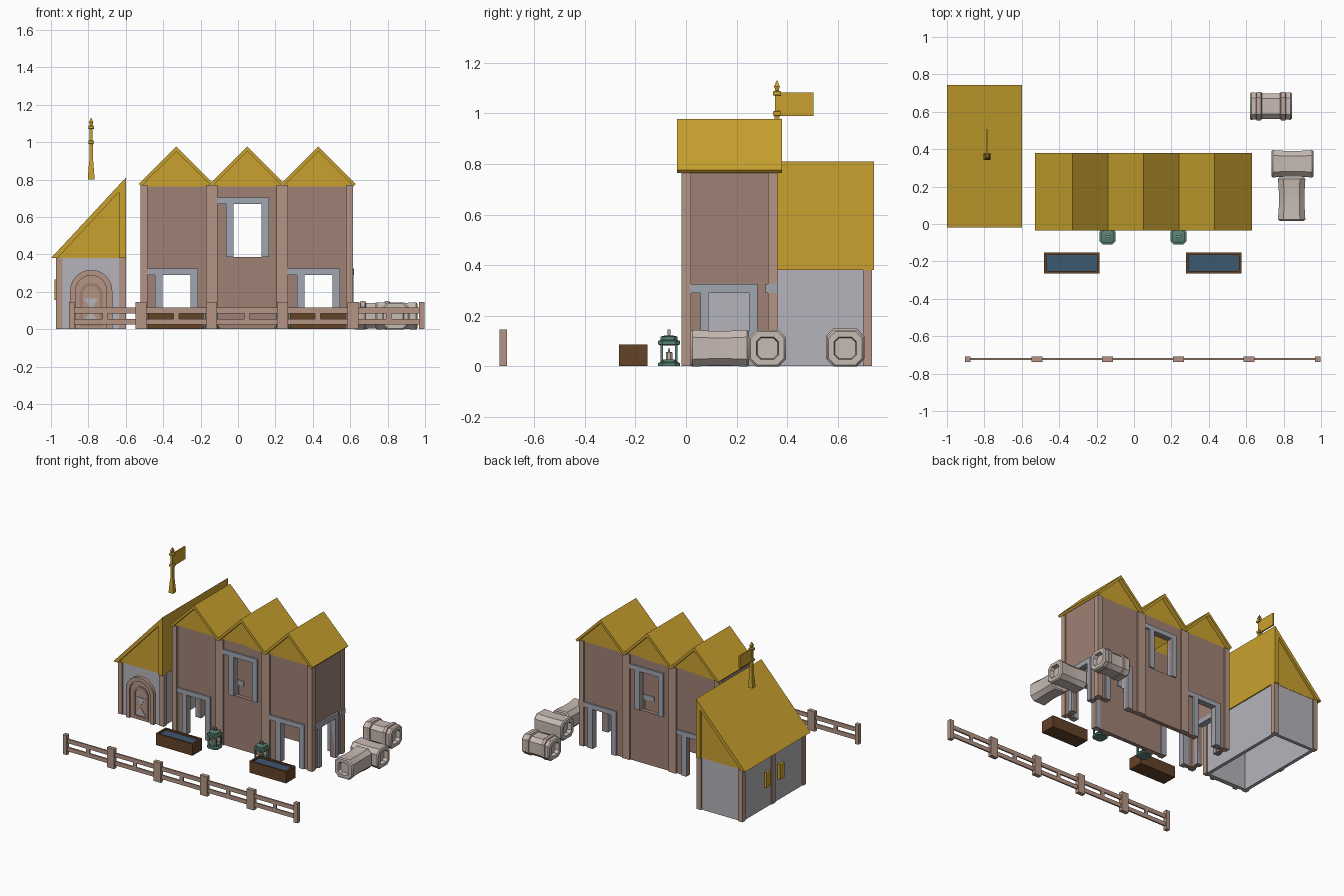
import bpy, bmesh, math
from mathutils import Matrix

if "Cube" in bpy.data.objects:
    bpy.data.objects.remove(bpy.data.objects["Cube"])


def mat(name, r, g, b):
    m = bpy.data.materials.new(name)
    m.diffuse_color = [(c / 255) ** 2.2 for c in (r, g, b)] + [1]
    m.use_nodes = True
    m.node_tree.nodes["Principled BSDF"].inputs["Base Color"].default_value = m.diffuse_color
    return m


GOLD = mat("gold_thatch", 200, 160, 50)
WALL = mat("brown_wall", 158, 128, 116)
WOOD = mat("pale_wood", 178, 148, 132)
TRIM = mat("grey_trim", 160, 164, 174)
STONE = mat("plaster", 178, 178, 186)
DARK = mat("dark_wood", 100, 68, 44)
BLUE = mat("blue_soil", 62, 88, 110)
GREEN = mat("green_metal", 90, 130, 116)
CLOTH = mat("cloth", 198, 185, 178)
BAND = mat("cloth_band", 188, 165, 160)


def finish(name, bm, m):
    bmesh.ops.recalc_face_normals(bm, faces=bm.faces)
    me = bpy.data.meshes.new(name)
    bm.to_mesh(me)
    bm.free()
    me.materials.append(m)
    ob = bpy.data.objects.new(name, me)
    bpy.context.collection.objects.link(ob)
    return ob


def boxes(name, m, *ranges):
    """One object of boxes, each (x0, x1, y0, y1, z0, z1)."""
    bm = bmesh.new()
    for x0, x1, y0, y1, z0, z1 in ranges:
        mx = Matrix.Translation(((x0 + x1) / 2, (y0 + y1) / 2, (z0 + z1) / 2)) @ \
            Matrix.Diagonal((x1 - x0, y1 - y0, z1 - z0, 1))
        bmesh.ops.create_cube(bm, size=1, matrix=mx)
    return finish(name, bm, m)


def prism(name, m, pts, y0, y1):
    """Extrude an xz outline along y."""
    bm = bmesh.new()
    f = bm.faces.new([bm.verts.new((x, y0, z)) for x, z in pts])
    r = bmesh.ops.extrude_face_region(bm, geom=[f])
    vs = [v for v in r["geom"] if isinstance(v, bmesh.types.BMVert)]
    bmesh.ops.translate(bm, verts=vs, vec=(0, y1 - y0, 0))
    return finish(name, bm, m)


def loft(name, m, rings, sides, pos, mx=Matrix(), shape=None):
    """Stack rings (radius, height) with a regular or custom cross-section."""
    shape = shape or [(math.cos(a), math.sin(a)) for a in
                      [2 * math.pi * (i + .5) / sides for i in range(sides)]]
    bm = bmesh.new()
    loops = [[bm.verts.new((x * r, y * r, z)) for x, y in shape] for r, z in rings]
    n = len(shape)
    for a, b in zip(loops, loops[1:]):
        for i in range(n):
            bm.faces.new((a[i], a[(i + 1) % n], b[(i + 1) % n], b[i]))
    bm.faces.new(loops[0])
    bm.faces.new(loops[-1])
    bm.transform(Matrix.Translation(pos) @ mx)
    return finish(name, bm, m)


def carve(ob, *ranges):
    """Cut box-shaped holes and bake the result."""
    cutters = [boxes("cutter", TRIM, r) for r in ranges]
    for c in cutters:
        c.hide_render = True
        mod = ob.modifiers.new("cut", 'BOOLEAN')
        mod.object, mod.operation, mod.solver = c, 'DIFFERENCE', 'EXACT'
    bpy.context.view_layer.update()
    me = bpy.data.meshes.new_from_object(ob.evaluated_get(bpy.context.evaluated_depsgraph_get()))
    ob.modifiers.clear()
    ob.data = me
    for c in cutters:
        bpy.data.objects.remove(c)


# Main hall: hollow shell with doors and a window running through it
BAYS = (-0.33, 0.05, 0.43)
hall = boxes("hall_walls", WALL, (-.51, .605, -.005, .35, 0, .775))
carve(hall, (-.48, .575, .025, .32, -.1, .9),
      (-.405, -.255, -.2, .5, -.1, .29), (.355, .505, -.2, .5, -.1, .29),
      (-.025, .125, -.2, .5, .385, .67), (-.7, .8, .09, .25, -.1, .29))

# Door and window frames on front and back
for i, cx in enumerate(BAYS):
    z0, z1 = (.385, .67) if i == 1 else (0, .29)
    for side, y0, y1, s in (("front", -.016, .03, -1), ("back", .315, .361, 1)):
        lint = sorted((cx + s * (.155 if i == 0 else .19), cx - s * .115))
        boxes(f"{side}_frame_{i}", TRIM,
              (cx - .115, cx - .075, y0, y1, z0, z1), (cx + .075, cx + .115, y0, y1, z0, z1),
              (lint[0], lint[1], y0, y1, z1, z1 + .035))
for side, x0, x1 in (("left", -.52, -.475), ("right", .57, .618)):
    boxes(f"{side}_side_frame", TRIM, (x0, x1, .057, .09, 0, .29),
          (x0, x1, .25, .282, 0, .29), (x0, x1, .015, .282, .29, .325))

# Hall posts
boxes("hall_posts", WOOD, *[(x0, x1, y0, y0 + .037, 0, .77)
      for x0, x1 in ((-.522, -.485), (-.172, -.11), (.205, .268), (.578, .615))
      for y0 in (-.018, .325)])

# Triple gabled roof
for i, cx in enumerate(BAYS):
    prism(f"hall_roof_{i}", GOLD, [(cx, .977), (cx + .2, .777), (cx + .188, .764),
          (cx, .951), (cx - .188, .764), (cx - .2, .777)], -.036, .38)
    for y in (-.005, .325):
        prism(f"hall_gable_{i}", GOLD, [(cx - .187, .764), (cx + .187, .764), (cx, .955)], y, y + .025)

# Lean-to house
house = boxes("house_walls", STONE, (-.965, -.608, .005, .725, 0, .38))
carve(house, (-.94, -.633, .03, .7, -.1, .5))
boxes("house_posts", WOOD, *[(x0, x1, y0, y0 + .035, 0, .38)
      for x0, x1 in ((-.973, -.938), (-.636, -.6)) for y0 in (-.003, .7)],
      (-.973, -.94, .35, .39, 0, .385))
prism("house_roof", GOLD, [(-1, .38), (-.6, .81), (-.6, .38), (-.635, .38),
      (-.635, .735), (-.965, .38)], -.018, .743)
for y in (.003, .703):
    prism("house_gable", GOLD, [(-.97, .38), (-.62, .38), (-.62, .757)], y, y + .024)
boxes("side_plates", GOLD, (-.982, -.955, .26, .315, .155, .265), (-.982, -.955, .415, .47, .155, .265))


# Arched door
def arch(hw, spring, z0, cx=-.785, n=12):
    return [(cx - hw, z0)] + [(cx - hw * math.cos(math.pi * k / n), spring + hw * math.sin(math.pi * k / n))
                              for k in range(n + 1)] + [(cx + hw, z0)]


def arch_band(name, m, out, inn, spring, z0, y0, y1):
    a, b = arch(out, spring, z0), arch(inn, spring, z0)
    return prism(name, m, a + b[::-1], y0, y1)


arch_band("door_arch", WOOD, .113, .083, .205, 0, -.018, .01)
prism("door_panel", WOOD, arch(.085, .205, 0), -.004, .01)
arch_band("door_window_arch", WALL, .063, .045, .185, .03, -.01, .0)
boxes("door_window_sill", WALL, (-.848, -.722, -.01, 0, .015, .03))
prism("door_pane", STONE, [(-.825, .165), (-.745, .165), (-.785, .11)], -.008, 0)
prism("door_pane_low", STONE, [(-.825, .04), (-.745, .04), (-.785, .095)], -.008, 0)

# Weather vane
loft("vane_post", GOLD, [(.026, .80), (.016, .895), (.013, .9), (.013, .99), (.021, .992), (.021, 1.007),
     (.011, 1.01), (.011, 1.07), (.022, 1.072), (.022, 1.087), (.009, 1.09), (.016, 1.107), (.002, 1.13)],
     4, (-.785, .36, 0))
boxes("vane_flag", GOLD, (-.79, -.78, .365, .505, .99, 1.083))

# Cloth rolls
OCT = [(1, .6), (.6, 1), (-.6, 1), (-1, .6), (-1, -.6), (-.6, -1), (.6, -1), (1, -.6)]
ALONG_X = Matrix.Rotation(math.pi / 2, 4, 'Y')
ALONG_Y = Matrix.Rotation(math.pi / 2, 4, 'X')


def roll(name, pos, mx, half):
    h = [(.04, half - .03), (.044, half), (.066, half), (.073, half - .008), (.071, half - .045),
         (.068, .03)]
    rings = [(r, -z) for r, z in h] + [(r, z) for r, z in h[::-1]]
    ob = loft(name, CLOTH, rings, 8, pos, mx, OCT)
    ob.data.shade_smooth()
    ob.data.set_sharp_from_angle(angle=math.radians(40))


roll("back_roll", (.732, .63, .071), ALONG_X, .113)
roll("middle_roll", (.847, .322, .071), ALONG_X, .113)
roll("front_roll", (.843, .133, .071), ALONG_Y, .116)
for x in (.668, .797):
    loft("roll_band", BAND, [(.066, -.016), (.076, -.012), (.076, .012), (.066, .016)],
         8, (x, .63, .074), ALONG_X, OCT)

# Planters
for x0 in (-.482, .277):
    x1, y0, y1, t = x0 + .298, -.265, -.152, .014
    box = boxes("planter", DARK, (x0, x1, y0, y1, 0, .085))
    carve(box, (x0 + t, x1 - t, y0 + t, y1 - t, .06, .2))
    boxes("planter_soil", BLUE, (x0 + t, x1 - t, y0 + t, y1 - t, .055, .074))

# Lanterns
for x in (-.142, .238):
    p = (x, -.067, 0)
    loft("lantern_base", GREEN, [(.043, 0), (.043, .012), (.034, .016), (.034, .027)], 8, p, Matrix(), OCT)
    loft("lantern_cap", GREEN, [(.034, .082), (.043, .086), (.043, .1), (.034, .103), (.034, .117), (.012, .122)],
         8, p, Matrix(), OCT)
    boxes("lantern_bars", GREEN, *[(x + sx * .029 - .005, x + sx * .029 + .005, -.067 + sy * .029 - .005,
          -.067 + sy * .029 + .005, .02, .09) for sx in (-1, 1) for sy in (-1, 1)])
    loft("lantern_candle", CLOTH, [(.014, .025), (.014, .055), (.005, .056), (.002, .072)], 8, p)
    boxes("lantern_handle", TRIM, (x - .014, x - .008, -.073, -.061, .118, .146),
          (x + .008, x + .014, -.073, -.061, .118, .146), (x - .014, x + .014, -.073, -.061, .14, .146))

# Fence
POSTS = [(-.904, -.874), (-.548, -.49), (-.17, -.112), (.208, .266), (.586, .644), (.968, .998)]
boxes("fence_posts", WOOD, *[(a, b, -.737, -.708, 0, .145) for a, b in POSTS])
boxes("fence_rails", WOOD, (-.88, .98, -.728, -.717, .025, .055), (-.88, .98, -.728, -.717, .085, .115))
mids = [(a[1] + b[0]) / 2 for a, b in zip(POSTS, POSTS[1:])]
boxes("fence_spacers", WOOD, *[(c - .014, c + .014, -.728, -.717, .055, .085) for c in mids])
